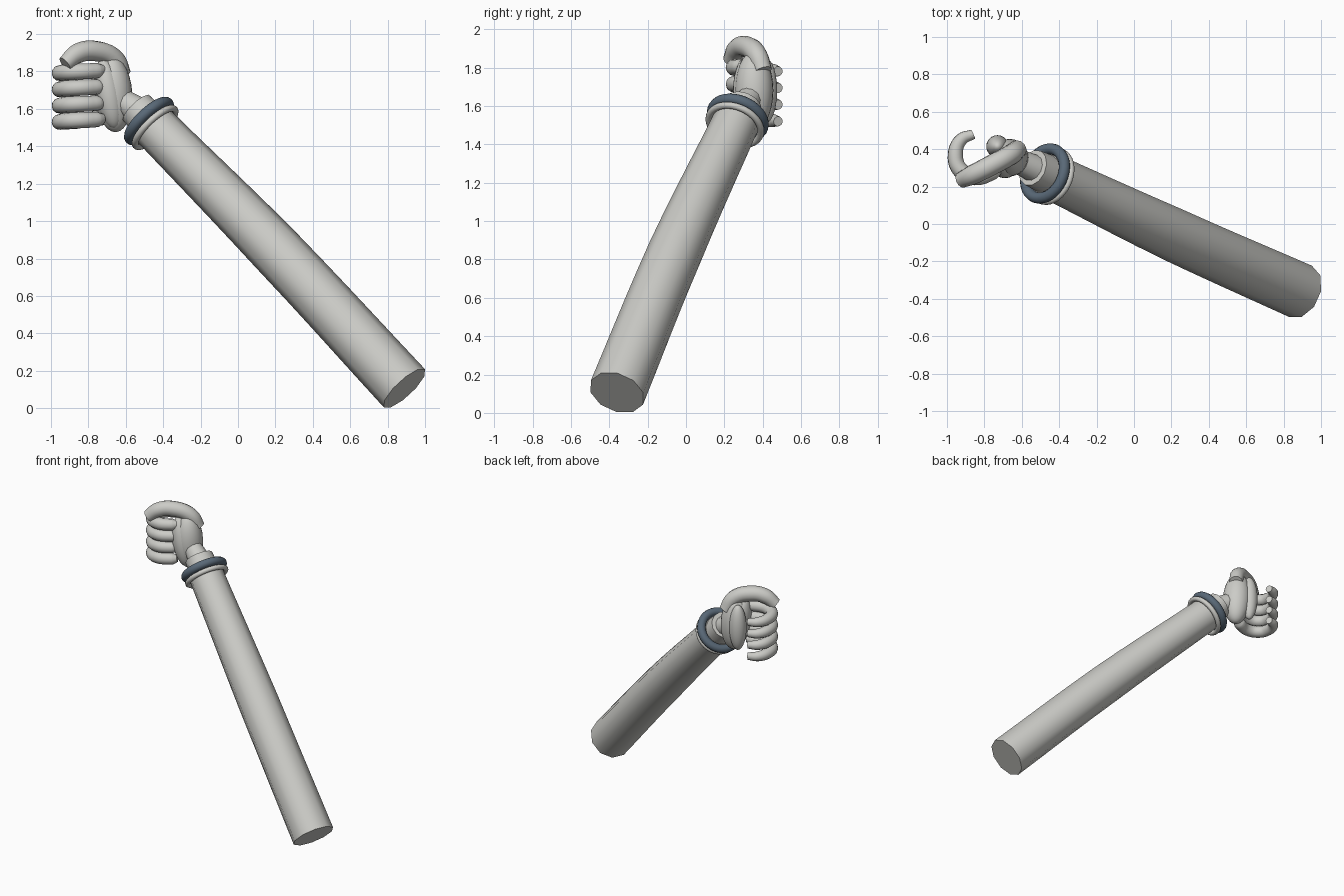
import bpy, math
from mathutils import Vector

cube = bpy.data.objects.get("Cube")
if cube:
    bpy.data.objects.remove(cube, do_unlink=True)


def material(name, rgb):
    m = bpy.data.materials.new(name)
    m.use_nodes = True
    m.diffuse_color = (*rgb, 1)
    m.node_tree.nodes["Principled BSDF"].inputs["Base Color"].default_value = (*rgb, 1)
    return m


PALE = material("pale_grey", (0.6, 0.6, 0.57))
BLUE = material("slate_blue", (0.1, 0.14, 0.185))


def finish(ob, name, mat, angle=50):
    ob.name = name
    ob.data.materials.clear()
    ob.data.materials.append(mat)
    bpy.ops.object.select_all(action="DESELECT")
    ob.select_set(True)
    bpy.context.view_layer.objects.active = ob
    bpy.ops.object.shade_smooth_by_angle(angle=math.radians(angle))
    return ob


def tube(name, points, radii, mat=PALE, res=4):
    """Smooth capped tube through points, with a radius at each."""
    curve = bpy.data.curves.new(name, "CURVE")
    curve.dimensions = "3D"
    curve.bevel_depth = 1
    curve.bevel_resolution = res
    curve.use_fill_caps = True
    curve.resolution_u = 5
    spline = curve.splines.new("BEZIER")
    spline.bezier_points.add(len(points) - 1)
    for bp, co, r in zip(spline.bezier_points, points, radii):
        bp.co = co
        bp.radius = r
        bp.handle_left_type = bp.handle_right_type = "AUTO"
    ob = bpy.data.objects.new(name, curve)
    bpy.context.collection.objects.link(ob)
    bpy.ops.object.select_all(action="DESELECT")
    ob.select_set(True)
    bpy.context.view_layer.objects.active = ob
    bpy.ops.object.convert(target="MESH")
    return finish(bpy.context.view_layer.objects.active, name, mat)


def ellipsoid(name, centre, half, tilt=0, turn=0):
    bpy.ops.mesh.primitive_uv_sphere_add(segments=24, ring_count=14, radius=1,
                                         location=centre, rotation=(0, tilt, turn))
    ob = bpy.context.object
    ob.scale = half
    return finish(ob, name, PALE)


# Arm axis, from the open end to the wrist
base = Vector((0.89, -0.36, 0.106))
wrist = Vector((-0.476, 0.27, 1.535))
axis = (wrist - base).normalized()
middle = (base + wrist) / 2 + Vector((0.01, -0.015, 0.01))
tube("forearm", [base, middle, wrist], [0.15, 0.143, 0.122], res=3)


# Cuff rings around the wrist
def ring(name, offset, major, minor, mat):
    bpy.ops.mesh.primitive_torus_add(major_segments=36, minor_segments=12,
                                     major_radius=major, minor_radius=minor,
                                     location=wrist + axis * offset)
    ob = bpy.context.object
    ob.rotation_euler = axis.to_track_quat("Z", "Y").to_euler()
    finish(ob, name, mat)


ring("cuff_band", 0, 0.138, 0.03, BLUE)
ring("cuff_lower_rim", -0.05, 0.142, 0.018, PALE)

# Wrist stub and its narrower link to the hand
tube("wrist_stub", [wrist, wrist + axis * 0.1], [0.105, 0.1])
tube("wrist_link", [wrist + axis * 0.07, (-0.63, 0.34, 1.65)], [0.075, 0.065])

# Hand body
ellipsoid("palm", (-0.665, 0.355, 1.68), (0.1, 0.1, 0.205), -0.06)
ellipsoid("palm_pad", (-0.69, 0.33, 1.68), (0.075, 0.085, 0.19), -0.18)
ellipsoid("hand_ridge", (-0.73, 0.415, 1.68), (0.06, 0.06, 0.17))

# Thumb arching over the fist
tube("thumb",
     [(-0.62, 0.40, 1.78), (-0.66, 0.37, 1.865), (-0.77, 0.31, 1.91),
      (-0.86, 0.265, 1.895), (-0.925, 0.235, 1.84)],
     [0.05, 0.054, 0.055, 0.053, 0.043])

# Four curled fingers
path = [(-0.72, 0.295), (-0.75, 0.28), (-0.85, 0.25), (-0.93, 0.29),
        (-0.955, 0.37), (-0.925, 0.45), (-0.86, 0.48)]
radii = [0.026, 0.041, 0.043, 0.043, 0.041, 0.035, 0.026]
names = ["index_finger", "middle_finger", "ring_finger", "little_finger"]
for i, name in enumerate(names):
    z = 1.81 - 0.087 * i
    tube(name, [(x, y, z - 0.005 * k) for k, (x, y) in enumerate(path)], radii)
